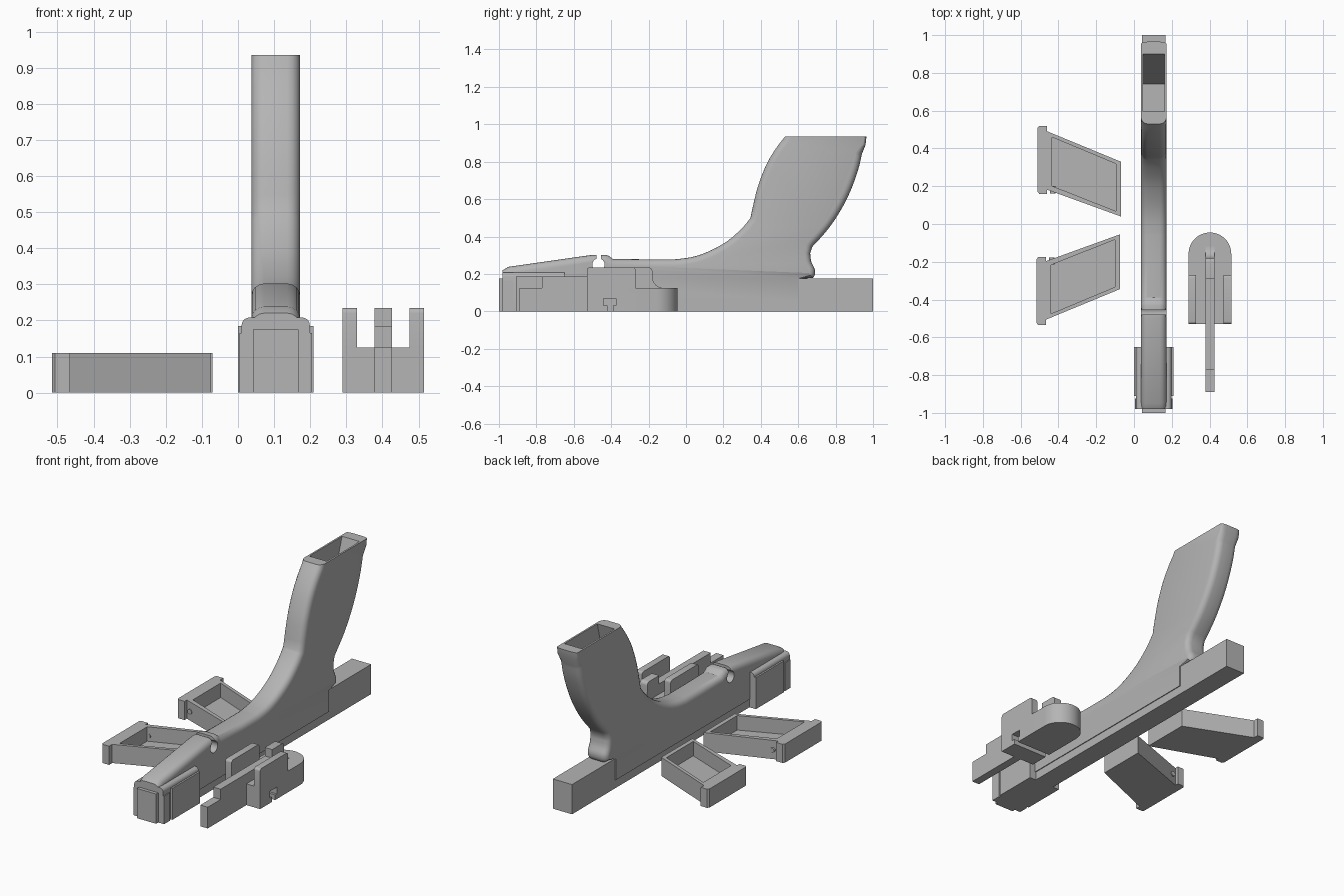
import bpy, bmesh, math
from mathutils import Vector

if "Cube" in bpy.data.objects:
    bpy.data.objects.remove(bpy.data.objects["Cube"])

grey = bpy.data.materials.new("plain_grey")
grey.diffuse_color = (0.46, 0.46, 0.46, 1)
grey.use_nodes = True
grey.node_tree.nodes["Principled BSDF"].inputs["Base Color"].default_value = grey.diffuse_color
CX = 0.1045  # centre line of the main body


def place(axis, a, b, c):
    return {"x": (c, a, b), "y": (a, c, b), "z": (a, b, c)}[axis]


def loft(name, layers, axis):
    """Skin a stack of equal-length outlines: layers = [(offset, points)]."""
    bm = bmesh.new()
    rings = [[bm.verts.new(place(axis, p[0], p[1], c)) for p in pts] for c, pts in layers]
    n = len(rings[0])
    for lo, hi in zip(rings, rings[1:]):
        for i in range(n):
            j = (i + 1) % n
            bm.faces.new((lo[i], lo[j], hi[j], hi[i]))
    bm.faces.new(rings[0])
    bm.faces.new(rings[-1])
    bmesh.ops.recalc_face_normals(bm, faces=bm.faces)
    me = bpy.data.meshes.new(name)
    bm.to_mesh(me)
    bm.free()
    ob = bpy.data.objects.new(name, me)
    bpy.context.collection.objects.link(ob)
    me.materials.append(grey)
    return ob


def prism(name, pts, axis, lo, hi):
    return loft(name, [(lo, pts), (hi, pts)], axis)


def rect(a0, a1, b0, b1):
    return [(a0, b0), (a1, b0), (a1, b1), (a0, b1)]


def arc(ca, cb, r, start, end, n):
    return [(ca + r * math.cos(math.radians(start + (end - start) * i / n)),
             cb + r * math.sin(math.radians(start + (end - start) * i / n))) for i in range(n + 1)]


def circle(ca, cb, r, n=24):
    return arc(ca, cb, r, 0, 360, n)[:-1]


def cut(ob, *cutters):
    for c in cutters:
        c.hide_render = True
        m = ob.modifiers.new("cut", "BOOLEAN")
        m.object, m.operation, m.solver = c, "DIFFERENCE", "EXACT"
    bpy.context.view_layer.update()
    dg = bpy.context.evaluated_depsgraph_get()
    me = bpy.data.meshes.new_from_object(ob.evaluated_get(dg))
    ob.modifiers.clear()
    ob.data = me
    for c in cutters:
        bpy.data.objects.remove(c)


def spline(pts, steps=4):
    """Smooth curve through the points."""
    out = []
    for i in range(len(pts) - 1):
        p = [Vector(pts[max(0, min(len(pts) - 1, i + k))]) for k in (-1, 0, 1, 2)]
        for s in range(steps):
            t = s / steps
            v = 0.5 * (2 * p[1] + (p[2] - p[0]) * t + (2 * p[0] - 5 * p[1] + 4 * p[2] - p[3]) * t * t
                       + (3 * p[1] - p[0] - 3 * p[2] + p[3]) * t ** 3)
            out.append((v.x, v.y))
    return out + [tuple(pts[-1])]


# Main body: side outline with rounded upper edges and grip edges
R = 0.035
nose = [(-0.98, 0.22), (-0.95, 0.238), (-0.50, 0.302), (-0.43, 0.302), (-0.415, 0.298), (-0.39, 0.28), (-0.20, 0.278)]
throat = spline([(-0.06, 0.278), (0.03, 0.29), (0.12, 0.32), (0.22, 0.375), (0.30, 0.445), (0.345, 0.50)])
grip_front = spline([(0.355, 0.55), (0.385, 0.67), (0.43, 0.785), (0.48, 0.87), (0.53, 0.935)])
grip_back = spline([(0.94, 0.84), (0.92, 0.755), (0.88, 0.645), (0.83, 0.545), (0.76, 0.44), (0.675, 0.345)])
neck = spline([(0.664, 0.31), (0.67, 0.265), (0.688, 0.225), (0.688, 0.195), (0.678, 0.178)], 3)
top = nose + throat + grip_front
heel = [(0.965, 0.935), (0.96, 0.89)]
outline = top + heel + grip_back + neck + [(0.60, 0.175), (0.60, 0.05), (-0.98, 0.05)]
radii = [R] * len(top) + [0.012, 0.015] + [R] * len(grip_back) + [0.03] * len(neck) + [0] * 3


def inset(fraction):
    out, n = [], len(outline)
    for i, (p, r) in enumerate(zip(outline, radii)):
        a, b, c = Vector(outline[i - 1]), Vector(p), Vector(outline[(i + 1) % n])
        d = ((b - a).normalized() + (c - b).normalized()).normalized()
        inward = Vector((d.y, -d.x))
        if p[1] > 0.93:      # keep the grip mouth flat
            inward = Vector((1 if p[0] < 0.7 else -1, 0))
        elif i == 0:         # keep the nose flat
            inward = Vector((0, -1))
        out.append(tuple(b + inward * r * fraction))
    return out


W = 0.0675
angles = [math.radians(a) for a in (0, 22.5, 45, 67.5, 90)]
side = [(W - R * (1 - math.cos(a)), inset(1 - math.sin(a))) for a in angles]
layers = [(CX - d, pts) for d, pts in side] + [(CX + d, pts) for d, pts in reversed(side)]
body = loft("main_body", layers, "x")
cut(body,
    prism("grip_well", [(0.60, 0.96), (0.908, 0.96), (0.90, 0.935), (0.74, 0.45), (0.47, 0.45), (0.595, 0.935)],
        "x", CX - 0.057, CX + 0.057),
    prism("cross_hole", circle(-0.468, 0.25, 0.033), "x", -0.2, 0.4),
    prism("hole_slot", rect(-0.479, -0.455, 0.255, 0.4), "x", -0.2, 0.4))

# Long base bar running through the body
prism("base_bar", rect(-1.0, 1.0, 0, 0.175), "x", CX - 0.0625, CX + 0.0625)


# Front block with raised side panels
def rounded_block(name, x0, x1, z1, y0, y1, r):
    pts = [(x0, 0), (x1, 0)] + arc(x1 - r, z1 - r, r, 0, 90, 5) + arc(x0 + r, z1 - r, r, 90, 180, 5)
    return prism(name, pts, "y", y0, y1)


rounded_block("front_block", 0.01, 0.199, 0.208, -0.98, -0.65, 0.022)
for name, x0, x1 in (("left_panel", 0.0, 0.02), ("right_panel", 0.189, 0.209)):
    prism(name, rect(-0.91, -0.65, 0.0, 0.185), "x", x0, x1)
    prism(name + "_lip", rect(-0.98, -0.925, 0.0, 0.165), "x", x0 + 0.004, x1 - 0.004)

# Sliding clip: rounded base, two walls and centre bar
X0, X1 = 0.289, 0.515
XC, RC = (X0 + X1) / 2, (X1 - X0) / 2
clip_base = prism("clip_base", [(X0, -0.53), (X1, -0.53)] + arc(XC, -0.045 - RC, RC, 0, 180, 24), "z", 0, 0.125)
for name, x0, x1 in (("clip_wall_left", X0, X0 + 0.04), ("clip_wall_right", X1 - 0.04, X1)):
    pts = [(-0.53, 0.12), (-0.27, 0.12)] + arc(-0.285, 0.22, 0.015, 0, 90, 4) + arc(-0.515, 0.22, 0.015, 90, 180, 4)
    prism(name, pts, "x", x0, x1)
clip_bar = prism("clip_bar", [(-0.89, 0), (-0.89, 0.125), (-0.77, 0.125), (-0.77, 0.185), (-0.29, 0.185), (-0.29, 0.235)]
                 + arc(-0.20, 0.215, 0.02, 90, 0, 4) + arc(-0.12, 0.185, 0.06, 180, 270, 8) + [(-0.12, 0)],
                 "x", XC - 0.024, XC + 0.024)
tee = [(-0.42, -0.02), (-0.39, -0.02), (-0.39, 0.03), (-0.375, 0.03), (-0.375, 0.07), (-0.44, 0.07), (-0.44, 0.03), (-0.42, 0.03)]
for part in (clip_base, clip_bar):
    cut(part, prism("tee_slot", tee, "x", 0.2, 0.6))


# Two mirrored slanted trays
def tray(tag, f):
    def m(pts):
        return [f(*p) for p in pts]
    shell = prism("tray_" + tag, m([(-0.47, 0.185), (-0.07, 0.04), (-0.07, 0.33), (-0.47, 0.495)]), "z", 0, 0.11)
    cut(shell, prism("tray_hollow", m([(-0.435, 0.202), (-0.095, 0.068), (-0.095, 0.318), (-0.435, 0.46)]), "z", 0.025, 0.2))
    plate = [(-0.46, 0.16), (-0.46, 0.52), (-0.502, 0.52), (-0.51, 0.51), (-0.51, 0.17), (-0.502, 0.16)]
    prism("tray_plate_" + tag, m(plate), "z", 0, 0.11)
    y = sorted(p[1] for p in m([(0, 0.162), (0, 0.20)]))
    prism("tray_peg_" + tag, circle(f(-0.43, 0)[0], 0.055, 0.014, 16), "y", y[0], y[1])


tray("rear", lambda x, y: (x, y))
tray("front", lambda x, y: (x - 0.005, -y - 0.015))

# Smooth the curved surfaces and keep hard edges
for ob in bpy.context.collection.objects:
    for p in ob.data.polygons:
        p.use_smooth = True
    ob.data.set_sharp_from_angle(angle=math.radians(32))
